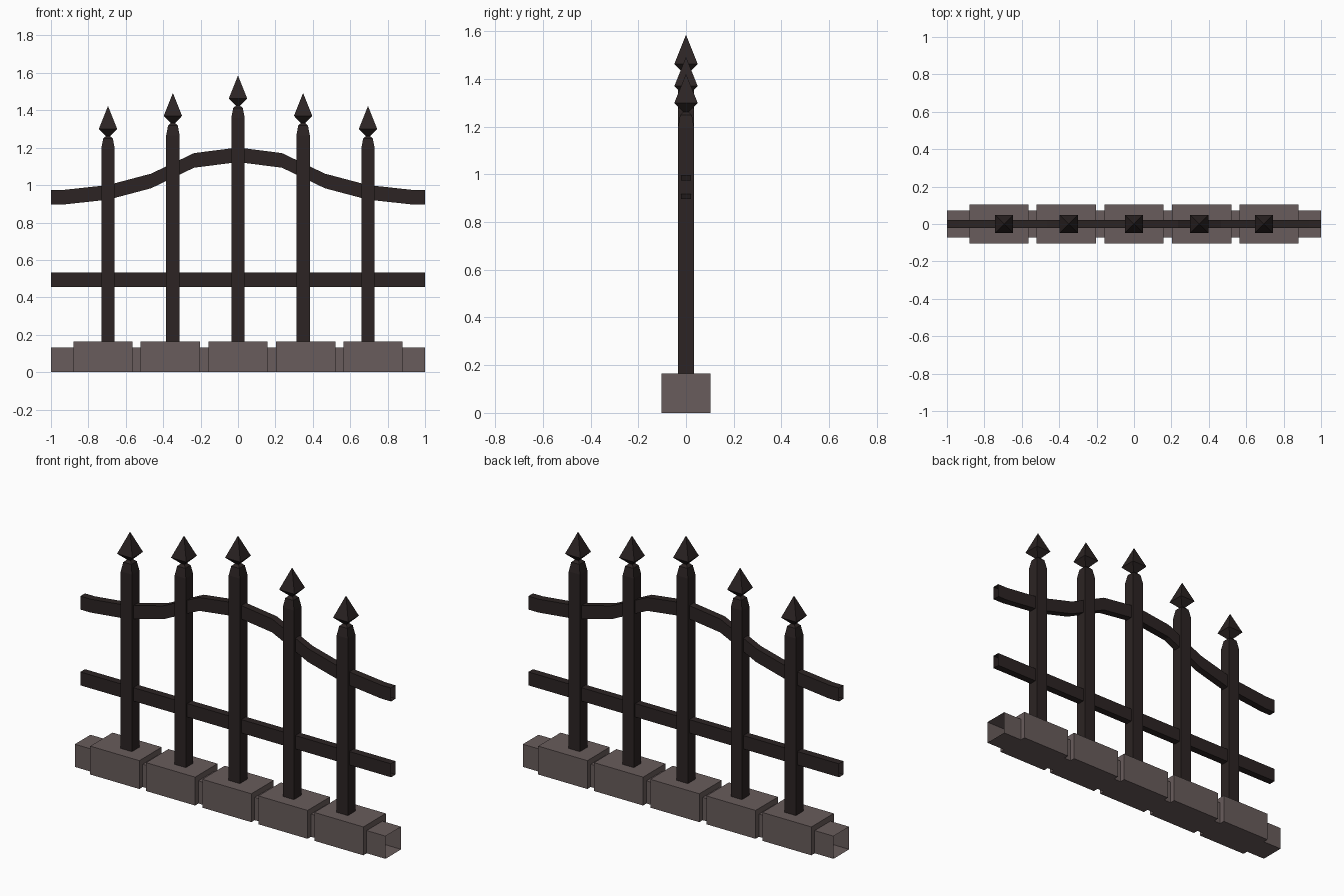
import bpy

if "Cube" in bpy.data.objects:
    bpy.data.objects.remove(bpy.data.objects["Cube"])


def material(name, rgb):
    m = bpy.data.materials.new(name)
    m.diffuse_color = (*rgb, 1)
    m.use_nodes = True
    m.node_tree.nodes["Principled BSDF"].inputs["Base Color"].default_value = m.diffuse_color
    return m


IRON = material("dark iron", (0.025, 0.0175, 0.017))
STONE = material("grey stone", (0.14, 0.107, 0.106))


def make(name, verts, faces, mat):
    me = bpy.data.meshes.new(name)
    me.from_pydata(verts, [], faces)
    me.materials.append(mat)
    ob = bpy.data.objects.new(name, me)
    bpy.context.collection.objects.link(ob)
    return ob


def skin(n, cap_start, cap_end):
    """Faces joining n four-sided rings, with optional end caps."""
    faces = [(4 * i + j, 4 * i + (j + 1) % 4, 4 * i + 4 + (j + 1) % 4, 4 * i + 4 + j)
             for i in range(n - 1) for j in range(4)]
    if cap_start:
        faces.append((3, 2, 1, 0))
    if cap_end:
        e = 4 * (n - 1)
        faces.append((e, e + 1, e + 2, e + 3))
    return faces


def upright(name, x, rings, mat, cap_end=True):
    """Square rings (half x, half y, z) stacked along z."""
    verts = [(x + sx * hx, sy * hy, z) for hx, hy, z in rings
             for sx, sy in ((-1, -1), (1, -1), (1, 1), (-1, 1))]
    return make(name, verts, skin(len(rings), True, cap_end), mat)


def rail(name, path, half_y, half_z, mat):
    """Open-ended rectangular tube along x through (x, z) points."""
    verts = [(x, sy * half_y, z + sz * half_z) for x, z in path
             for sy, sz in ((-1, -1), (1, -1), (1, 1), (-1, 1))]
    return make(name, verts, skin(len(path), False, False), mat)


# Stone footing: five blocks on a narrower open-ended core
rail("stone_core", [(-1, 0.066), (1, 0.066)], 0.072, 0.066, STONE)
for i, x in enumerate((-0.721, -0.362, 0, 0.362, 0.721)):
    upright(f"stone_block_{i + 1}", x, [(0.158, 0.103, 0), (0.158, 0.103, 0.165)], STONE)

# Straight lower rail and arched upper rail
rail("lower_rail", [(-1, 0.494), (1, 0.494)], 0.021, 0.039, IRON)
half = [(0, 1.162), (0.235, 1.132), (0.465, 1.022), (0.695, 0.961), (0.935, 0.935), (1, 0.935)]
arch = [(-x, z) for x, z in reversed(half[1:])] + half
rail("arched_rail", arch, 0.021, 0.039, IRON)

# Pickets with tapered shoulders and pyramid spearheads
pickets = ((-0.695, 1.42), (-0.348, 1.49), (0, 1.583), (0.348, 1.49), (0.695, 1.42))
for i, (x, top) in enumerate(pickets):
    upright(f"picket_{i + 1}", x,
            [(0.036, 0.034, 0.16), (0.036, 0.034, top - 0.225),
             (0.026, 0.025, top - 0.172), (0.011, 0.011, top - 0.158)], IRON)
    head = upright(f"spearhead_{i + 1}", x,
                   [(0.01, 0.01, top - 0.16), (0.049, 0.049, top - 0.12),
                    (0.001, 0.001, top)], IRON)
